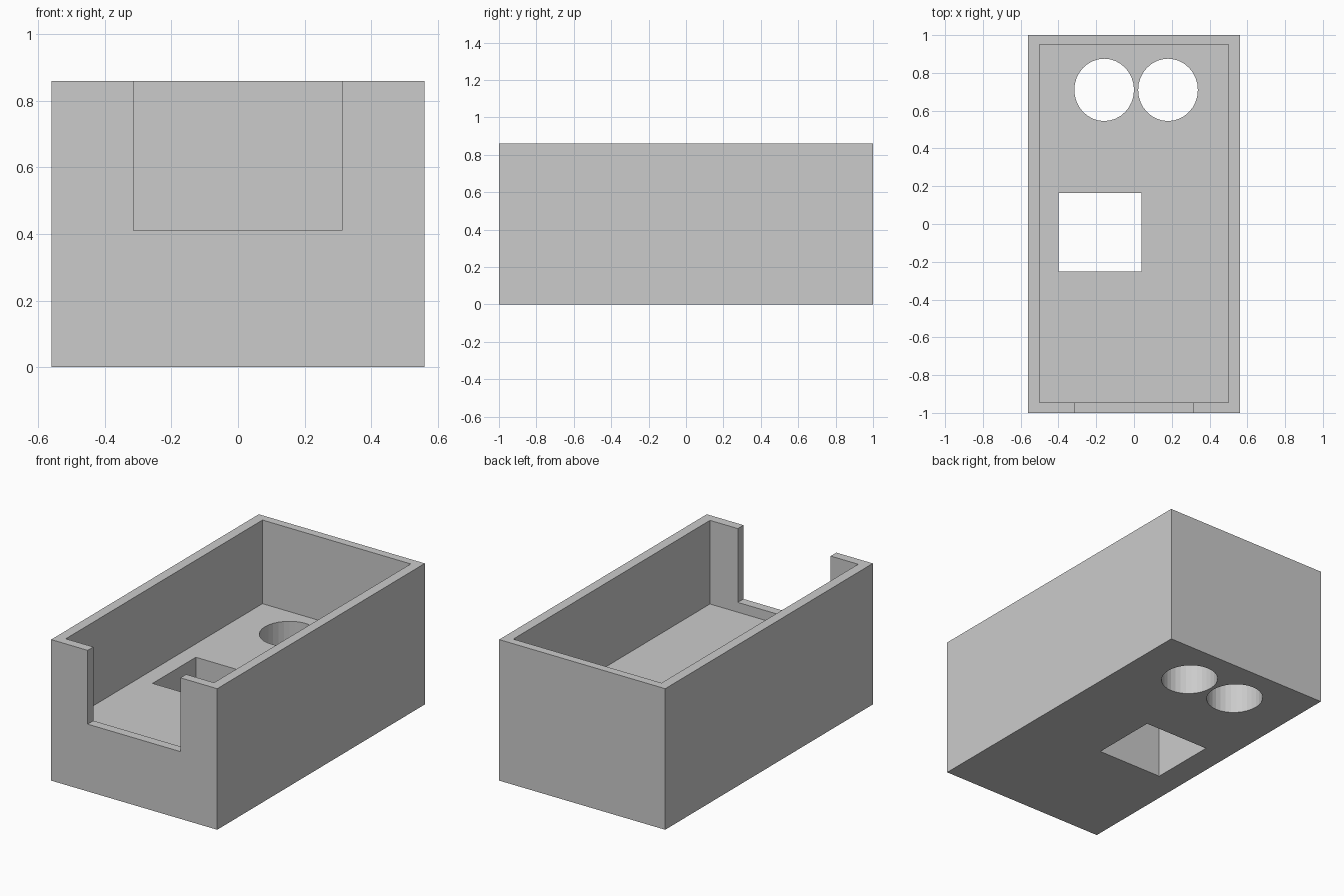
import bpy

cube = bpy.data.objects.get("Cube")
if cube:
    bpy.data.objects.remove(cube, do_unlink=True)

grey = bpy.data.materials.new("plain grey")
grey.use_nodes = True
colour = (0.6, 0.6, 0.6, 1)
grey.diffuse_color = colour
grey.node_tree.nodes["Principled BSDF"].inputs["Base Color"].default_value = colour


def finish(obj, name):
    obj.name = name
    obj.data.materials.append(grey)
    bpy.ops.object.transform_apply(location=True, rotation=True, scale=True)
    return obj


def block(name, low, high):
    """Box spanning two opposite corners."""
    centre = [(a + b) / 2 for a, b in zip(low, high)]
    bpy.ops.mesh.primitive_cube_add(size=1, location=centre)
    bpy.context.object.scale = [b - a for a, b in zip(low, high)]
    return finish(bpy.context.object, name)


def round_hole(name, x, y):
    """Slightly oval upright cutter."""
    bpy.ops.mesh.primitive_cylinder_add(vertices=32, radius=1, depth=1, location=(x, y, 0.2))
    bpy.context.object.scale = (0.158, 0.165, 1)
    return finish(bpy.context.object, name)


# Solid outer body
tray = block("open_tray", (-0.56, -1, 0), (0.56, 1, 0.86))

# Cavity, front notch and floor openings
cutters = [
    block("cavity_cutter", (-0.5, -0.945, 0.35), (0.5, 0.95, 1.2)),
    block("front_notch_cutter", (-0.314, -1.2, 0.41), (0.312, -0.8, 1.1)),
    block("square_hole_cutter", (-0.4, -0.252, -0.2), (0.04, 0.165, 0.6)),
    round_hole("right_round_hole_cutter", -0.158, 0.71),
    round_hole("left_round_hole_cutter", 0.18, 0.71),
]

# Cut each opening, then remove its cutter
bpy.context.view_layer.objects.active = tray
for cutter in cutters:
    cutter.hide_render = True
    cut = tray.modifiers.new(cutter.name, 'BOOLEAN')
    cut.operation = 'DIFFERENCE'
    cut.solver = 'EXACT'
    cut.object = cutter
    bpy.ops.object.modifier_apply(modifier=cut.name)
    bpy.data.objects.remove(cutter, do_unlink=True)

# Keep a single material slot and flat faces
tray.data.materials.clear()
tray.data.materials.append(grey)
for face in tray.data.polygons:
    face.material_index = 0
    face.use_smooth = False
